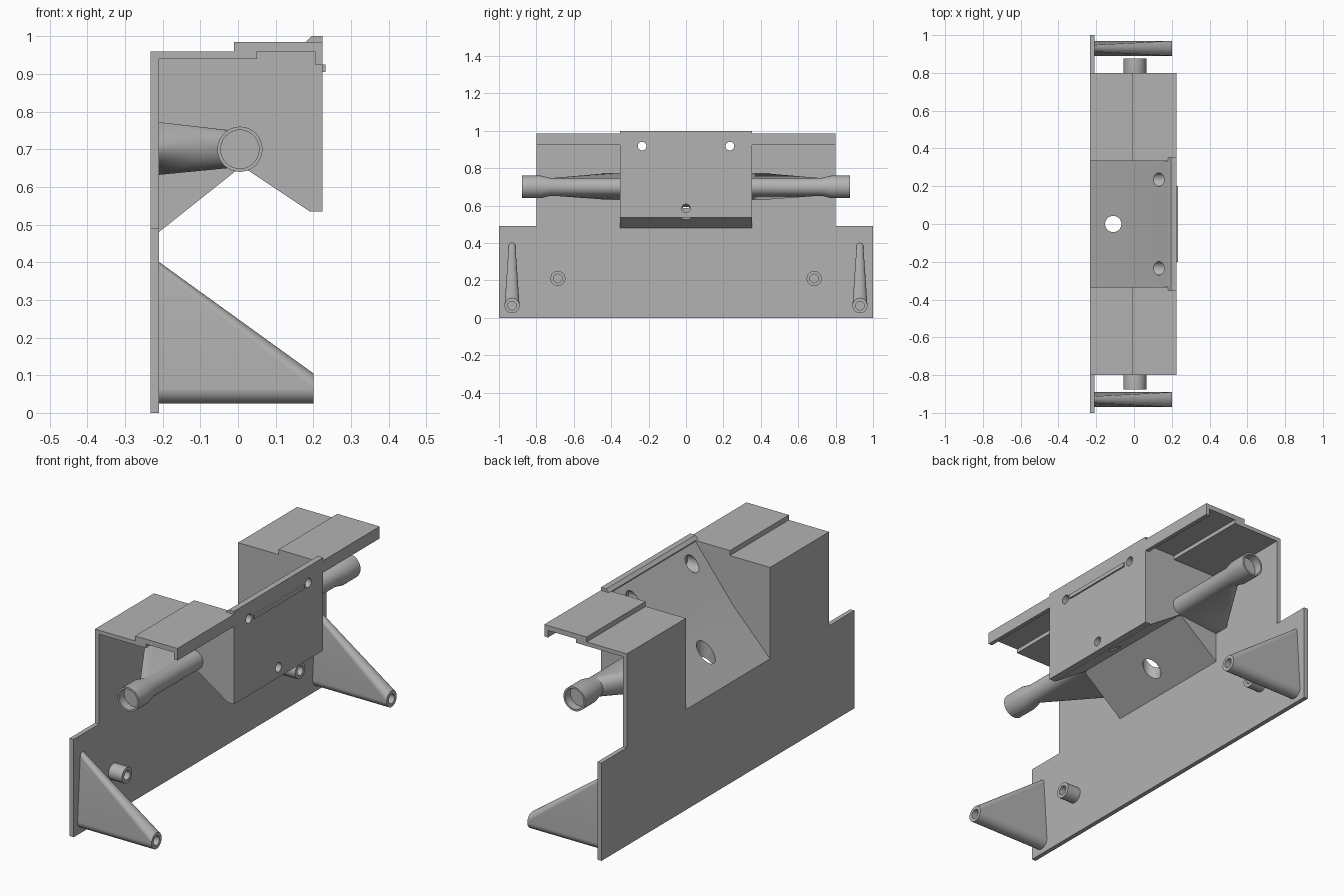
import bpy, bmesh, math
from mathutils import Vector

cube = bpy.data.objects.get("Cube")
if cube:
    bpy.data.objects.remove(cube, do_unlink=True)

grey = bpy.data.materials.new("plain grey")
grey.use_nodes = True
GREY = (0.45, 0.45, 0.45, 1)
grey.diffuse_color = GREY
grey.node_tree.nodes["Principled BSDF"].inputs["Base Color"].default_value = GREY

AXES = {"x": (Vector((0, 1, 0)), Vector((0, 0, 1))),
        "y": (Vector((1, 0, 0)), Vector((0, 0, 1))),
        "z": (Vector((1, 0, 0)), Vector((0, 1, 0)))}


def finish(bm, name):
    bmesh.ops.recalc_face_normals(bm, faces=bm.faces)
    mesh = bpy.data.meshes.new(name)
    bm.to_mesh(mesh)
    bm.free()
    mesh.materials.append(grey)
    ob = bpy.data.objects.new(name, mesh)
    bpy.context.collection.objects.link(ob)
    return ob


def extrude(name, profile, axis, start, end):
    """Prism: flat profile pushed along the x or y axis."""
    bm = bmesh.new()
    u, v = AXES[axis]
    w = Vector((1, 0, 0)) if axis == "x" else Vector((0, 1, 0))
    face = bm.faces.new([bm.verts.new(u * a + v * b + w * start) for a, b in profile])
    new = bmesh.ops.extrude_face_region(bm, geom=[face])["geom"]
    bmesh.ops.translate(bm, vec=w * (end - start),
                        verts=[g for g in new if isinstance(g, bmesh.types.BMVert)])
    return finish(bm, name)


def ring(centre, r, axis, n=40):
    u, v = AXES[axis]
    return [Vector(centre) + r * (u * math.cos(t) + v * math.sin(t))
            for t in (2 * math.pi * i / n for i in range(n))]


def hull(name, points):
    bm = bmesh.new()
    verts = [bm.verts.new(p) for p in points]
    out = bmesh.ops.convex_hull(bm, input=verts)
    loose = {g for g in out["geom_interior"] + out["geom_unused"]
             if isinstance(g, bmesh.types.BMVert)}
    bmesh.ops.delete(bm, geom=list(loose), context="VERTS")
    bmesh.ops.dissolve_limit(bm, angle_limit=0.01, verts=bm.verts, edges=bm.edges)
    return finish(bm, name)


def rod(name, start, end, r, axis):
    return hull(name, ring(start, r, axis) + ring(end, r, axis))


def lathe(name, sections):
    """Skin rings into one closed turned body."""
    bm = bmesh.new()
    loops = [[bm.verts.new(p) for p in s] for s in sections]
    for a, b in zip(loops, loops[1:]):
        for i in range(len(a)):
            j = (i + 1) % len(a)
            bm.faces.new((a[i], a[j], b[j], b[i]))
    bm.faces.new(loops[0])
    bm.faces.new(loops[-1])
    return finish(bm, name)


def activate(ob):
    bpy.ops.object.select_all(action="DESELECT")
    ob.select_set(True)
    bpy.context.view_layer.objects.active = ob


def cut(ob, cutters):
    activate(ob)
    for c in cutters:
        mod = ob.modifiers.new("cut", "BOOLEAN")
        mod.operation, mod.solver, mod.object = "DIFFERENCE", "EXACT", c
        bpy.ops.object.modifier_apply(modifier=mod.name)


def smooth(ob):
    activate(ob)
    bpy.ops.object.shade_smooth_by_angle(angle=math.radians(25))


def drop(cutters):
    for c in cutters:
        bpy.data.objects.remove(c, do_unlink=True)


BACK, INNER, FRONT = -0.2325, -0.21, 0.225
WALL = 0.353

# Back plate and central box, both opened by the pocket
plate = extrude("back_plate", [(-1, 0), (1, 0), (1, .49), (.8, .49), (.8, .96),
                               (-.8, .96), (-.8, .49), (-1, .49)], "x", BACK, INNER)
box = extrude("centre_box", [(INNER, .48), (.01, .655), (.19, .535), (FRONT, .535),
                             (FRONT, 1), (.195, 1), (.18, .985), (-.01, .985),
                             (-.01, .96), (INNER, .96)], "y", -WALL, WALL)
pocket = extrude("pocket_cutter", [(-.3, .432), (-.027, .717), (.18, .98),
                                   (.18, 1.1), (-.3, 1.1)], "y", -.333, .333)
drain = rod("floor_hole_cutter", (-.11, 0, .4), (-.11, 0, .9), .043, "z")
low = rod("low_hole_cutter", (0, 0, .585), (.3, 0, .585), .023, "x")
cutters = [pocket, drain, low]
for s in (-1, 1):
    y = s * .235
    cutters += [rod("screw_cutter", (.05, y, .918), (.3, y, .918), .023, "x"),
                rod("counterbore_cutter", (0, y, .918), (.18, y, .918), .036, "x")]
cut(plate, [pocket])
cut(box, cutters)
drop(cutters)
smooth(box)

# Thin strip on the front face
extrude("front_strip", [(.22, .905), (.2325, .905), (.2325, .925), (.22, .925)],
        "y", -.2, .2)

for s, side in ((-1, "front"), (1, "back")):
    # Stepped roof with a hanging lip
    extrude(side + "_roof", [(INNER, .94), (.05, .94), (.05, .96), (.205, .96),
                             (.205, .925), (FRONT, .925), (FRONT, .985),
                             (-.01, .985), (-.01, .96), (INNER, .96)],
            "y", s * WALL, s * .8)

    # Side pipe with a flared cup end
    def section(y, r):
        return ring((.005, s * y, .7), r, "y")
    pipe = lathe(side + "_pipe", [section(.34, .048), section(.725, .048),
                                  section(.775, .06), section(.877, .06),
                                  section(.877, .051), section(.835, .051)])
    smooth(pipe)

    # Tapered web joining the pipe to the plate
    root = [(INNER, s * y, z) for y in (.345, .43) for z in (.632, .772)]
    web = hull(side + "_pipe_web", section(.345, .047) + section(.72, .047) + root)
    smooth(web)

    # Triangular leg with a bored tip
    y = s * .93
    leg = hull(side + "_leg", ring((INNER, y, .065), .04, "x")
               + ring((.2, y, .065), .04, "x") + ring((INNER, y, .383), .018, "x"))
    # Short bored peg
    py = s * .685
    peg = rod(side + "_peg", (INNER, py, .21), (-.135, py, .21), .04, "x")
    bores = [rod("leg_bore", (.08, y, .065), (.3, y, .065), .023, "x"),
             rod("peg_bore", (-.2, py, .21), (0, py, .21), .023, "x")]
    cut(leg, bores[:1])
    cut(peg, bores[1:])
    drop(bores)
    smooth(leg)
    smooth(peg)
